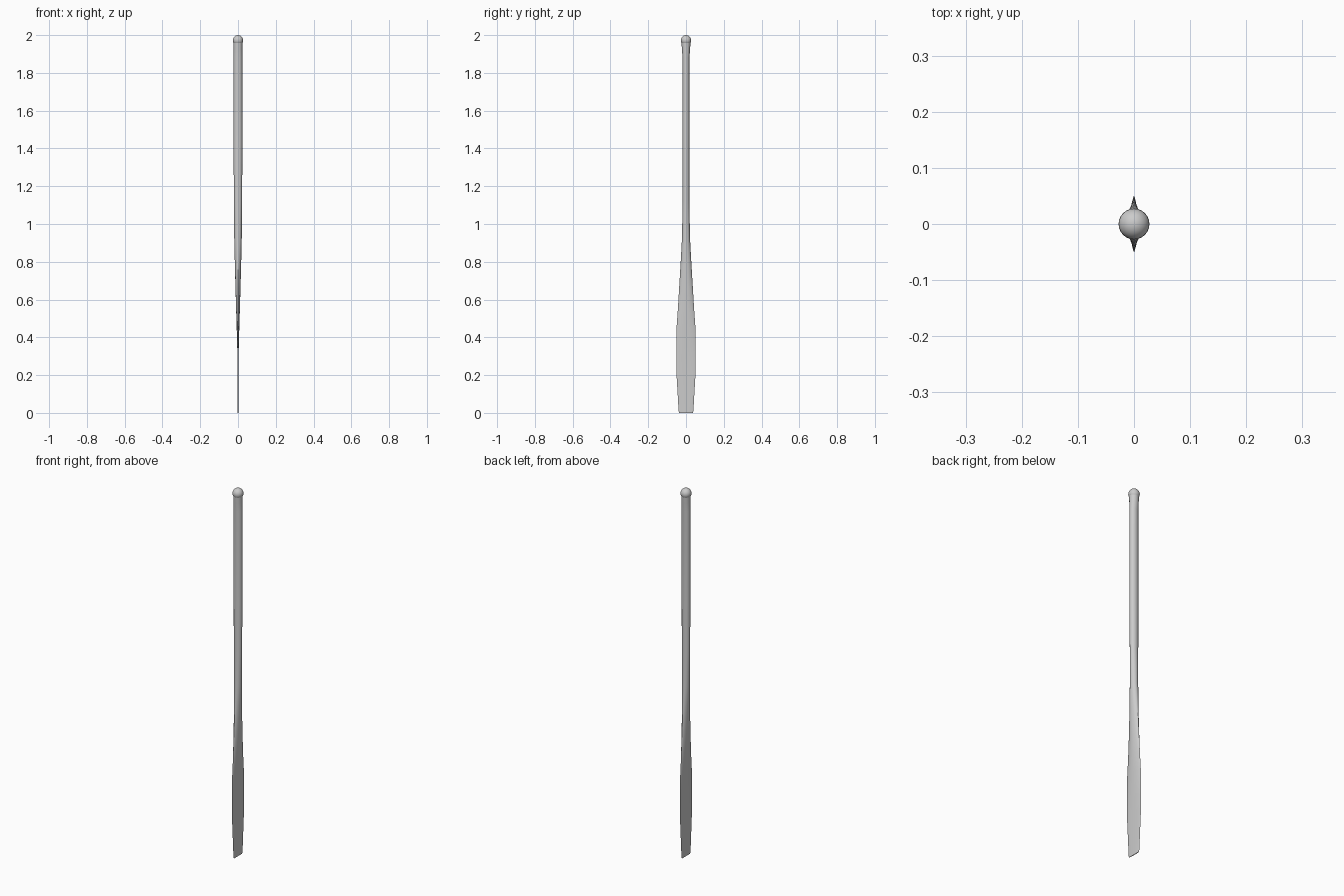
import bpy, bmesh, math

if "Cube" in bpy.data.objects:
    bpy.data.objects.remove(bpy.data.objects["Cube"])

SIDES = 16

# z, half thickness (x), half width (y), pinch exponent (1 = ellipse)
STATIONS = [
    (0.00, 0.002, 0.036, 1.0), (0.01, 0.002, 0.039, 1.0),
    (0.20, 0.002, 0.050, 1.0), (0.31, 0.003, 0.051, 1.2),
    (0.45, 0.007, 0.050, 1.5), (0.55, 0.010, 0.043, 1.5),
    (0.65, 0.013, 0.037, 1.4), (0.80, 0.017, 0.028, 1.25),
    (0.93, 0.020, 0.021, 1.1), (1.12, 0.022, 0.018, 1.0),
    (1.40, 0.023, 0.018, 1.0), (1.88, 0.023, 0.018, 1.0),
    (1.93, 0.023, 0.022, 1.0), (1.97, 0.024, 0.024, 1.0),
]


def shade(obj):
    bpy.ops.object.select_all(action='DESELECT')
    obj.select_set(True)
    bpy.context.view_layer.objects.active = obj
    bpy.ops.object.shade_smooth_by_angle(angle=math.radians(35))


def ring(bm, z, a, b, p):
    verts = []
    for i in range(SIDES):
        t = 2 * math.pi * i / SIDES
        c = math.cos(t)
        verts.append(bm.verts.new((a * math.copysign(abs(c) ** p, c), b * math.sin(t), z)))
    return verts


# Shaft flowing into the flat blade
bm = bmesh.new()
rings = [ring(bm, *s) for s in STATIONS]
for lo, hi in zip(rings, rings[1:]):
    for i in range(SIDES):
        j = (i + 1) % SIDES
        bm.faces.new((lo[i], lo[j], hi[j], hi[i]))
bm.faces.new(rings[0][::-1])
bm.faces.new(rings[-1])
mesh = bpy.data.meshes.new("oar_shaft_and_blade")
bm.to_mesh(mesh)
bm.free()
oar = bpy.data.objects.new("oar_shaft_and_blade", mesh)
bpy.context.collection.objects.link(oar)
shade(oar)

# Round knob on the handle end
bpy.ops.mesh.primitive_uv_sphere_add(segments=24, ring_count=14, radius=0.0275,
                                     location=(0, 0, 1.9725))
knob = bpy.context.object
knob.name = "handle_knob"
shade(knob)
